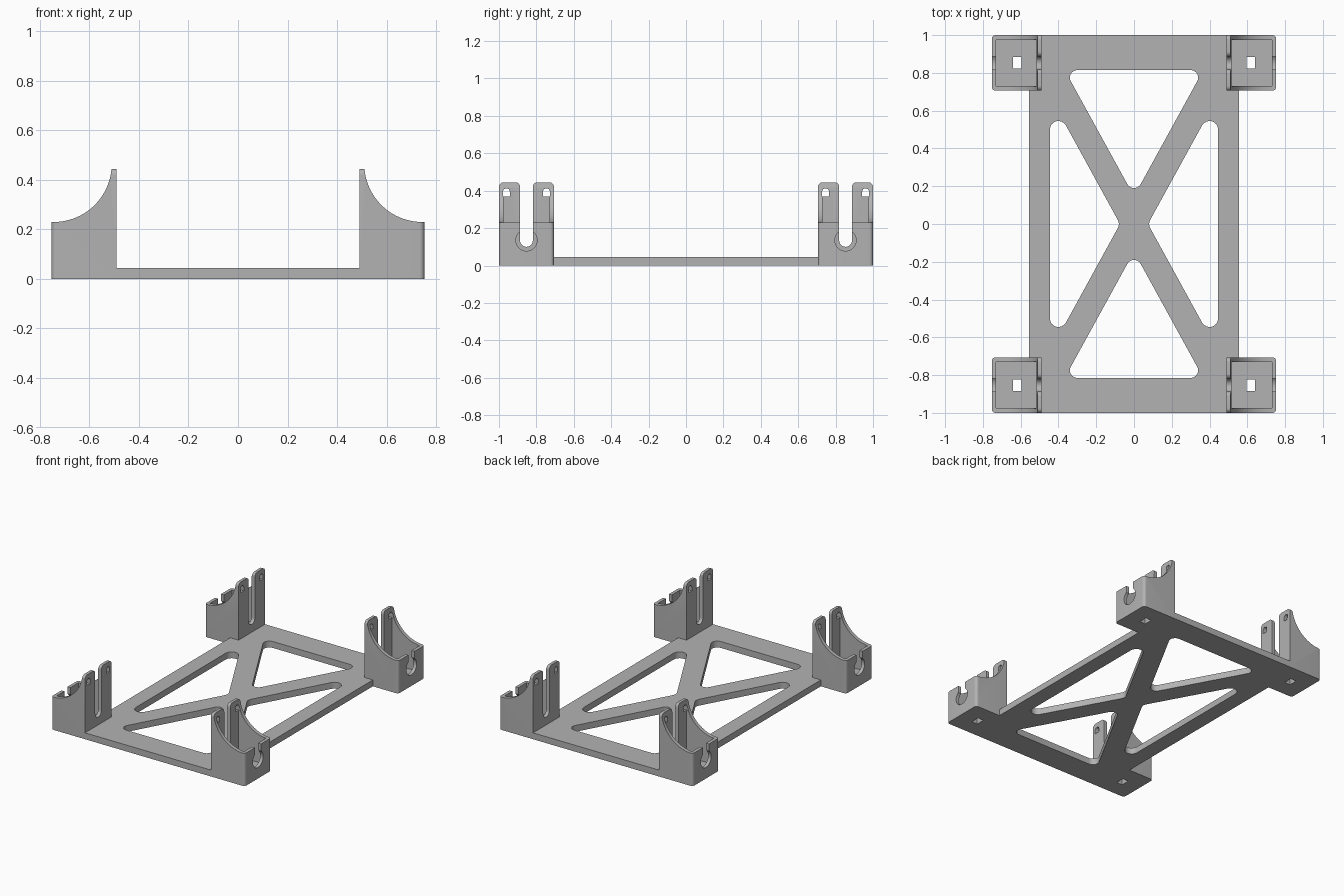
import bpy, bmesh, math
from mathutils import Vector

if "Cube" in bpy.data.objects:
    bpy.data.objects.remove(bpy.data.objects["Cube"], do_unlink=True)

grey = bpy.data.materials.new("plain grey")
grey.use_nodes = True
grey.diffuse_color = (0.45, 0.45, 0.45, 1)
grey.node_tree.nodes["Principled BSDF"].inputs["Base Color"].default_value = grey.diffuse_color


def fillet(corners, steps=8):
    """Round a polygon given as (a, b, radius) corners."""
    out = []
    for i, (a, b, r) in enumerate(corners):
        p = Vector((a, b))
        if r == 0:
            out.append(p)
            continue
        u = (Vector(corners[i - 1][:2]) - p).normalized()
        v = (Vector(corners[(i + 1) % len(corners)][:2]) - p).normalized()
        half = u.angle(v) / 2
        centre = p + (u + v).normalized() * r / math.sin(half)
        start = p + u * r / math.tan(half) - centre
        end = p + v * r / math.tan(half) - centre
        sweep = math.atan2(start.x * end.y - start.y * end.x, start.dot(end))
        for k in range(steps + 1):
            t = sweep * k / steps
            c, s = math.cos(t), math.sin(t)
            out.append(centre + Vector((start.x * c - start.y * s, start.x * s + start.y * c)))
    return out


def arc(ca, cb, r, a0, a1, n):
    angles = [math.radians(a0 + (a1 - a0) * i / n) for i in range(n + 1)]
    return [(ca + r * math.cos(t), cb + r * math.sin(t)) for t in angles]


def prism(name, points, axis, lo, hi):
    """Extrude a 2D outline along one axis."""
    place = {"x": lambda a, b, d: (d, a, b),
             "y": lambda a, b, d: (a, d, b),
             "z": lambda a, b, d: (a, b, d)}[axis]
    bm = bmesh.new()
    face = bm.faces.new([bm.verts.new(place(a, b, lo)) for a, b in points])
    new = bmesh.ops.extrude_face_region(bm, geom=[face])["geom"]
    bmesh.ops.translate(bm, verts=[g for g in new if isinstance(g, bmesh.types.BMVert)],
                        vec=place(0, 0, hi - lo))
    bmesh.ops.recalc_face_normals(bm, faces=bm.faces)
    mesh = bpy.data.meshes.new(name)
    bm.to_mesh(mesh)
    bm.free()
    mesh.materials.append(grey)
    obj = bpy.data.objects.new(name, mesh)
    bpy.context.collection.objects.link(obj)
    return obj


def box(a0, a1, b0, b1):
    return [(a0, b0), (a1, b0), (a1, b1), (a0, b1)]


def finish(obj, cuts, mirror=False):
    """Apply (operation, cutter) booleans, mirror, and shade."""
    for op, cutter in cuts:
        cutter.hide_render = True
        mod = obj.modifiers.new("cut", "BOOLEAN")
        mod.operation, mod.object, mod.solver = op, cutter, "EXACT"
    if mirror:
        mod = obj.modifiers.new("mirror", "MIRROR")
        mod.use_axis = (True, True, False)
    graph = bpy.context.evaluated_depsgraph_get()
    mesh = bpy.data.meshes.new_from_object(obj.evaluated_get(graph))
    obj.modifiers.clear()
    obj.data = mesh
    for _, cutter in cuts:
        bpy.data.objects.remove(cutter, do_unlink=True)
    bpy.ops.object.select_all(action="DESELECT")
    obj.select_set(True)
    bpy.context.view_layer.objects.active = obj
    bpy.ops.object.shade_smooth_by_angle(angle=math.radians(30))


# Shared sizes
FLOOR = 0.045
X0, X1 = 0.49, 0.753        # corner holder, inner and outer side
Y0, Y1 = 0.706, 1.0
YC = (Y0 + Y1) / 2
SLOT = 0.034

# Base plate, notched where the corner holders stand
outline = [(X0, -Y1), (X0, -Y0), (0.555, -Y0), (0.555, Y0), (X0, Y0), (X0, Y1)]
outline += [(-x, y) for x, y in reversed(outline)]
plate = prism("base_plate", outline, "z", 0, FLOOR)

# Triangular openings that leave an X brace
openings = []
for s in (1, -1):
    end = fillet([(0, 0.147 * s, 0.04), (0.367, 0.815 * s, 0.04), (-0.367, 0.815 * s, 0.04)])
    side = fillet([(0.074 * s, 0, 0.045), (0.445 * s, 0.676, 0.045), (0.445 * s, -0.676, 0.045)])
    openings += [("DIFFERENCE", prism("opening_cutter", t, "z", -0.1, 0.2)) for t in (end, side)]
finish(plate, openings)

# Corner holder: concave side profile
profile = [(X0, 0), (0.8, 0), (0.8, 0.23)] + arc(0.745, 0.465, 0.235, 270, 180, 28)
profile += [(0.51, 0.6), (X0, 0.6)]
holder = prism("corner_holders", profile, "y", 0.6, 1.1)

# Two rounded prongs with a round-bottomed slot between them
TOP, R = 0.445, 0.025
prongs = fillet([(Y0, -0.1, 0), (Y1, -0.1, 0), (Y1, TOP, R), (YC + SLOT, TOP, R),
                 (YC + SLOT, 0.1, SLOT * 0.99), (YC - SLOT, 0.1, SLOT * 0.99),
                 (YC - SLOT, TOP, R), (Y0, TOP, R)])
plan = fillet([(0.4, Y0, 0), (X1, Y0, 0.02), (X1, Y1, 0.02), (0.4, Y1, 0)])
cuts = [("INTERSECT", prism("plan_cutter", plan, "z", -0.2, 0.7)),
        ("INTERSECT", prism("prong_cutter", prongs, "x", 0.3, 0.9))]

# Hollow inside, floor hole and round seat in the outer wall
cuts += [("DIFFERENCE", prism("cavity_cutter", box(0.515, 0.73, Y0 + 0.025, Y1 - 0.025), "z", FLOOR, 0.8)),
         ("DIFFERENCE", prism("floor_cutter", box(0.595, 0.64, 0.822, 0.884), "z", -0.1, 0.1)),
         ("DIFFERENCE", prism("seat_cutter", arc(YC, 0.135, 0.057, 0, 350, 35), "x", 0.7, 0.9))]

# Small arched hole near the top of each prong
for y in (YC - 0.107, YC + 0.107):
    arch = [(y - 0.018, 0.37), (y + 0.018, 0.37)] + arc(y, 0.395, 0.018, 0, 180, 10)
    cuts.append(("DIFFERENCE", prism("prong_hole_cutter", arch, "x", 0.4, 0.6)))
finish(holder, cuts, mirror=True)
